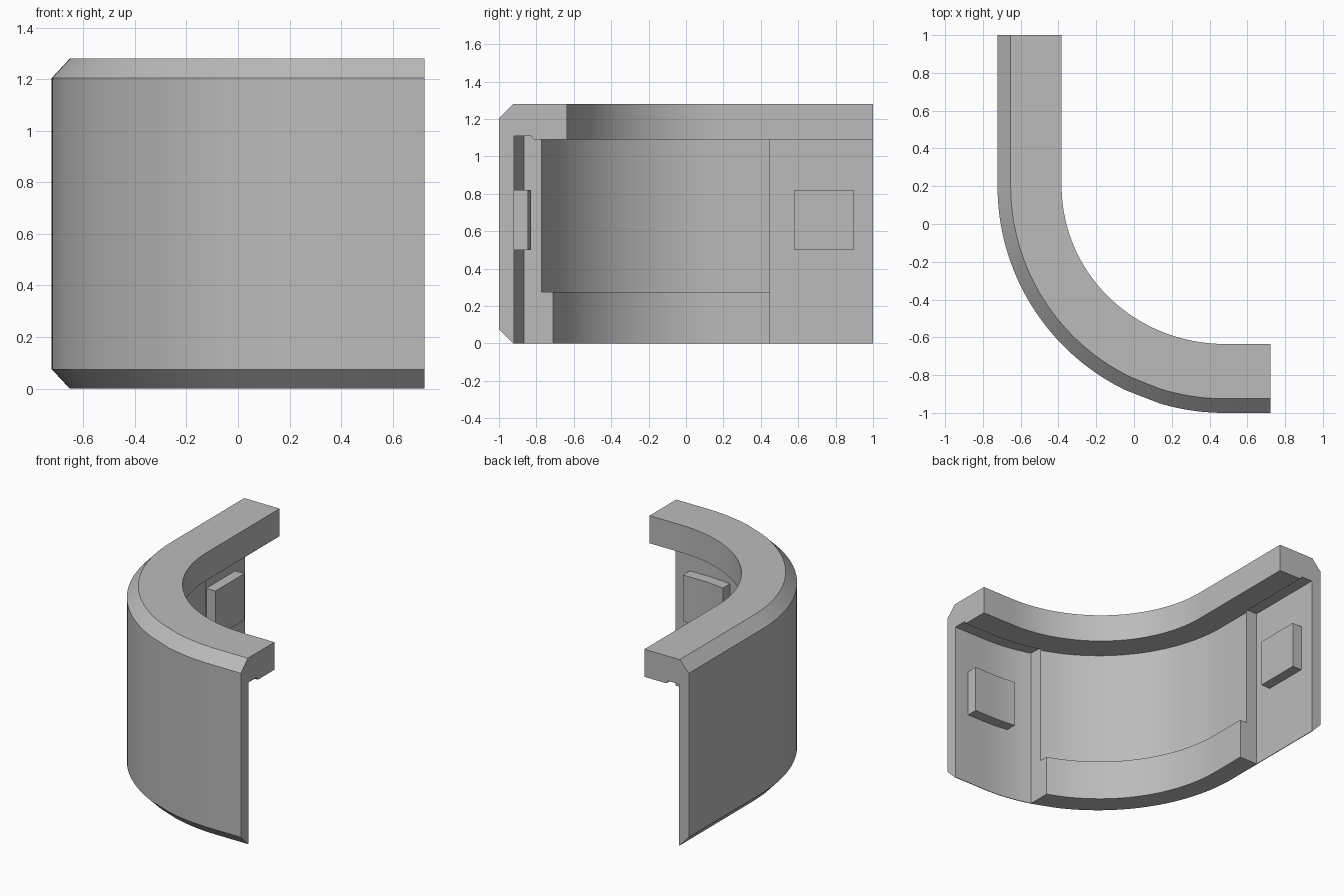
import bpy, bmesh, math

old = bpy.data.objects.get("Cube")
if old:
    bpy.data.objects.remove(old)

GREY = (0.5, 0.5, 0.5)
mat = bpy.data.materials.new("plain_grey")
mat.use_nodes = True
mat.diffuse_color = (*GREY, 1)
mat.node_tree.nodes["Principled BSDF"].inputs["Base Color"].default_value = (*GREY, 1)

# Bend centre, outer radius, and the left side's slightly thinner wall
CX, CY, R, THIN = 0.48, 0.2, 1.2, 0.93


def place(station, d):
    """Point on the bent path, d inwards from the outer wall."""
    kind, v = station
    a, b = R + 0.0025 - THIN * d, R - d
    if kind == "y":                       # straight left side
        return CX - a, v
    if kind == "angle":                   # bend
        return CX - a * math.cos(v), CY - b * math.sin(v)
    u = max(0, (CX - v) / a)              # front, cut square to x
    return v, CY - b * math.sqrt(1 - u * u)


def sweep(name, sections):
    """Closed skin through (station, profile) sections, capped at both ends."""
    bm = bmesh.new()
    rings = [[bm.verts.new((*place(s, d), z)) for d, z in prof] for s, prof in sections]
    n = len(rings[0])
    for r0, r1 in zip(rings, rings[1:]):
        for i in range(n):
            j = (i + 1) % n
            bm.faces.new((r0[i], r0[j], r1[j], r1[i]))
    bm.faces.new(rings[0])
    bm.faces.new(rings[-1][::-1])
    bmesh.ops.remove_doubles(bm, verts=bm.verts, dist=1e-5)
    bmesh.ops.dissolve_degenerate(bm, edges=bm.edges, dist=1e-5)
    bmesh.ops.recalc_face_normals(bm, faces=bm.faces)
    me = bpy.data.meshes.new(name)
    bm.to_mesh(me)
    bm.free()
    me.materials.append(mat)
    ob = bpy.data.objects.new(name, me)
    bpy.context.collection.objects.link(ob)
    bpy.ops.object.select_all(action="DESELECT")
    ob.select_set(True)
    bpy.context.view_layer.objects.active = ob
    bpy.ops.object.shade_smooth_by_angle(angle=math.radians(25))
    return ob


# Cross-sections: chamfered outside, overhanging top rim, then the inner wall
rim = [(0, 0.075), (0, 1.205), (0.075, 1.28), (0.365, 1.28), (0.365, 1.09)]
end = rim + [(0.185, 1.09), (0.17, 1.11), (0.08, 1.11), (0.08, 0.275),
             (0.08, 0.275), (0.08, 0), (0.075, 0)]
middle = rim + [(0.17, 1.09)] * 3 + [(0.17, 0.275), (0.227, 0.275),
                                     (0.227, 0), (0.075, 0)]

# Shell: thin ends with a thicker, lipped middle
left_step, front_step = ("y", 0.45), ("x", 0.134)
bend = [("angle", math.radians(t)) for t in range(0, 65, 2)]
front = [("x", front_step[1] + (CX - front_step[1]) * i / 8) for i in range(1, 9)]
sections = [(("y", 1), end), (left_step, end), (left_step, middle)]
sections += [(s, middle) for s in bend]
sections += [(front_step, middle), (front_step, end)]
sections += [(s, end) for s in front + [("x", 0.7225)]]
sweep("curved_shell", sections)

# Raised pads on the inside of both ends
pad = [(0.078, 0.5), (0.078, 0.82), (0.155, 0.82), (0.155, 0.5)]
sweep("left_pad", [(("y", y), pad) for y in (0.58, 0.895)])
sweep("front_pad", [(("x", x), pad) for x in (0.3, 0.345, 0.39, 0.435, 0.48, 0.615)])
